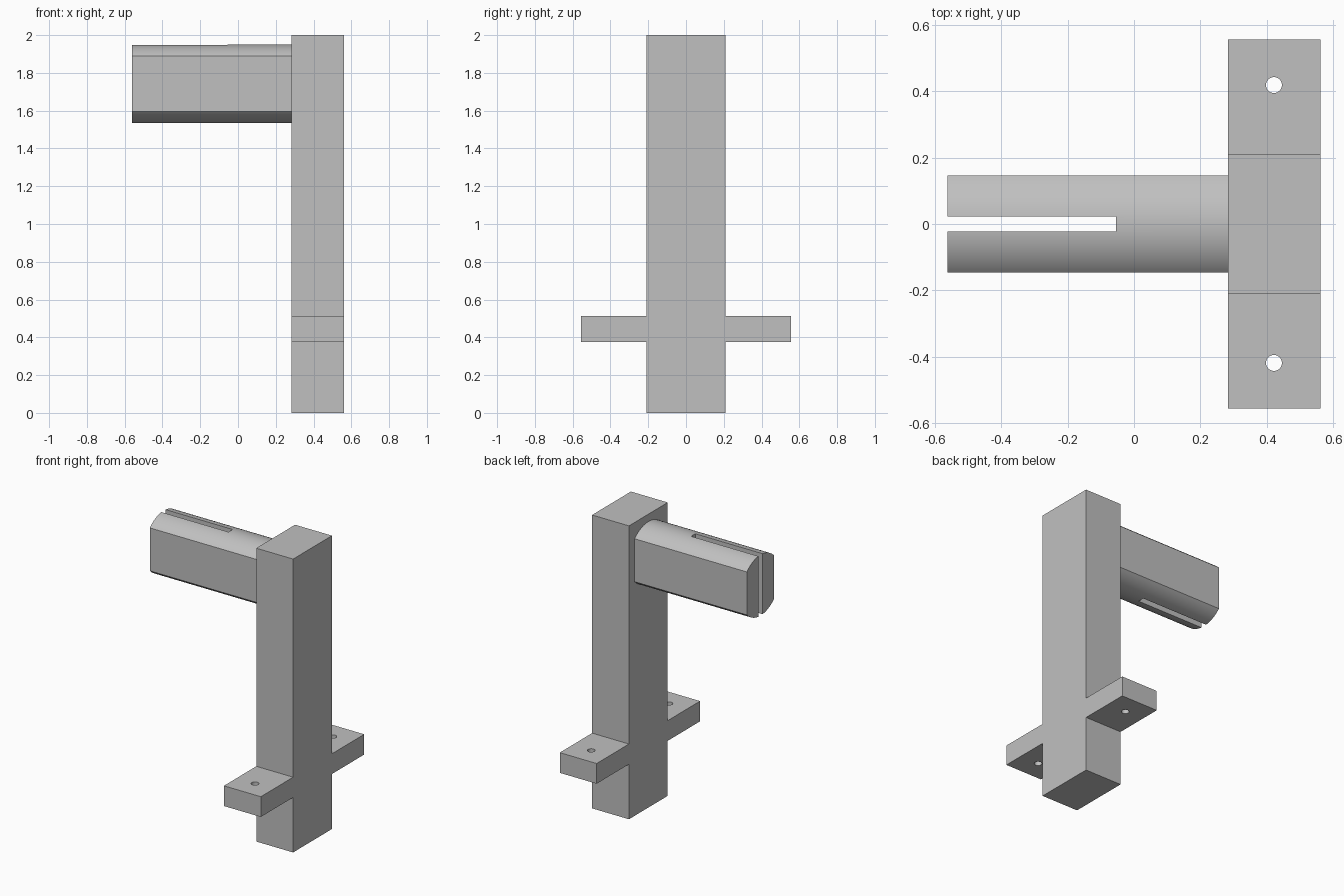
import bpy, bmesh, math
from mathutils import Matrix, Vector

cube = bpy.data.objects.get("Cube")
if cube:
    bpy.data.objects.remove(cube, do_unlink=True)

grey = bpy.data.materials.new("plain grey")
grey.use_nodes = True
colour = (0.53, 0.53, 0.53, 1)
grey.diffuse_color = colour
grey.node_tree.nodes["Principled BSDF"].inputs["Base Color"].default_value = colour

END, POST_X = 0.562, 0.284       # outer end in x, inner face of the post
POST_Y, TAB_Y = 0.209, 0.557     # half widths of post and tabs
TAB_LOW, TAB_HIGH = 0.375, 0.513


def finish(name, bm):
    bmesh.ops.recalc_face_normals(bm, faces=bm.faces)
    mesh = bpy.data.meshes.new(name)
    bm.to_mesh(mesh)
    bm.free()
    mesh.materials.append(grey)
    obj = bpy.data.objects.new(name, mesh)
    bpy.context.collection.objects.link(obj)
    return obj


def extrude_x(name, profile, x0, x1):
    """Extrude a closed (y, z) profile along x."""
    bm = bmesh.new()
    face = bm.faces.new([bm.verts.new((x0, y, z)) for y, z in profile])
    out = bmesh.ops.extrude_face_region(bm, geom=[face])
    verts = [v for v in out["geom"] if isinstance(v, bmesh.types.BMVert)]
    bmesh.ops.translate(bm, verts=verts, vec=Vector((x1 - x0, 0, 0)))
    return finish(name, bm)


def cut(obj, cutter):
    cutter.hide_render = True
    mod = obj.modifiers.new("cut", "BOOLEAN")
    mod.operation, mod.solver, mod.object = "DIFFERENCE", "EXACT", cutter
    bpy.context.view_layer.objects.active = obj
    bpy.ops.object.modifier_apply(modifier=mod.name)
    bpy.data.objects.remove(cutter, do_unlink=True)


def smooth(obj):
    bpy.ops.object.select_all(action="DESELECT")
    obj.select_set(True)
    bpy.context.view_layer.objects.active = obj
    bpy.ops.object.shade_smooth_by_angle(angle=math.radians(25))


# Post with a mounting tab on each side, one cross-shaped profile
half = [(POST_Y, 0), (POST_Y, TAB_LOW), (TAB_Y, TAB_LOW),
        (TAB_Y, TAB_HIGH), (POST_Y, TAB_HIGH), (POST_Y, 2)]
post = extrude_x("post_with_tabs", half + [(-y, z) for y, z in reversed(half)], POST_X, END)

# Screw holes through the tabs
for side in (-1, 1):
    bm = bmesh.new()
    bmesh.ops.create_cone(bm, cap_ends=True, segments=32, radius1=0.024, radius2=0.024,
                          depth=0.4, matrix=Matrix.Translation((0.422, side * 0.419, 0.444)))
    cut(post, finish("hole_cutter", bm))
smooth(post)

# Round arm flattened on both sides
RADIUS, FLAT, ARM_Z, STEPS = 0.2075, 0.147, 1.742, 24
spread = math.asin(FLAT / RADIUS)
arc = [spread * (2 * i / STEPS - 1) for i in range(STEPS + 1)]
top = [(RADIUS * math.sin(a), RADIUS * math.cos(a)) for a in arc]
arm = extrude_x("arm", [(y, ARM_Z + z) for y, z in top] + [(-y, ARM_Z - z) for y, z in top],
                -END, POST_X)

# Vertical slot through the free end of the arm
SLOT = 0.0225
slot = [(-SLOT, 1.4), (SLOT, 1.4), (SLOT, 2.1), (-SLOT, 2.1)]
cut(arm, extrude_x("slot_cutter", slot, -0.7, -0.055))
smooth(arm)
